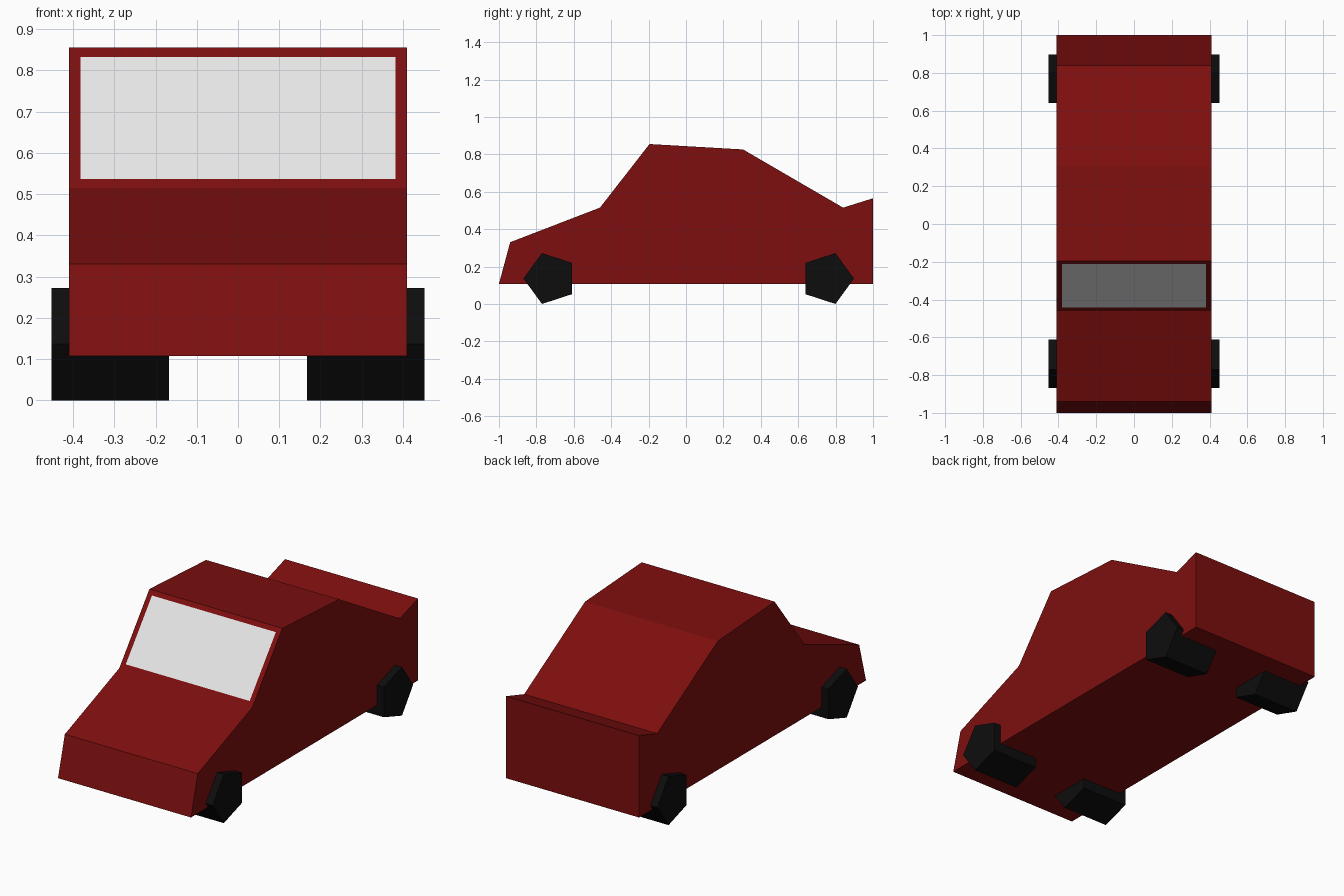
import bpy, bmesh, math
from mathutils import Vector

cube = bpy.data.objects.get("Cube")
if cube:
    bpy.data.objects.remove(cube, do_unlink=True)


def material(name, rgb):
    m = bpy.data.materials.new(name)
    m.use_nodes = True
    m.diffuse_color = (*rgb, 1)
    bsdf = m.node_tree.nodes["Principled BSDF"]
    bsdf.inputs["Base Color"].default_value = (*rgb, 1)
    bsdf.inputs["Roughness"].default_value = 0.8
    return m


red = material("dark red paint", (0.205, 0.0045, 0.0045))
white = material("pale glass", (0.8, 0.8, 0.8))
black = material("black rubber", (0.004, 0.004, 0.004))


def prism(profile, x0, x1):
    """Extrude a (y, z) outline along x into a closed solid."""
    bm = bmesh.new()
    face = bm.faces.new([bm.verts.new((x0, y, z)) for y, z in profile])
    out = bmesh.ops.extrude_face_region(bm, geom=[face], use_keep_orig=True)
    moved = [v for v in out["geom"] if isinstance(v, bmesh.types.BMVert)]
    bmesh.ops.translate(bm, verts=moved, vec=(x1 - x0, 0, 0))
    bmesh.ops.recalc_face_normals(bm, faces=bm.faces[:])
    bm.normal_update()
    return bm


def add_object(name, bm, materials):
    mesh = bpy.data.meshes.new(name)
    bm.to_mesh(mesh)
    bm.free()
    for m in materials:
        mesh.materials.append(m)
    obj = bpy.data.objects.new(name, mesh)
    bpy.context.collection.objects.link(obj)
    return obj


# Body: side outline from the nose over the roof to the tail
outline = [(-1, 0.108), (-0.94, 0.33), (-0.46, 0.515), (-0.195, 0.855),
           (0.305, 0.826), (0.84, 0.515), (1, 0.565), (1, 0.108)]
body = prism(outline, -0.41, 0.41)

# Windscreen: inset pane in the steep face ahead of the roof
middle = Vector((0, -0.3275, 0.685))
screen = min(body.faces, key=lambda f: (f.calc_center_median() - middle).length)
bmesh.ops.inset_region(body, faces=[screen], thickness=0.028, use_even_offset=True)
screen.material_index = 1
add_object("car_body", body, [red, white])

# Wheels: wide five-sided blocks, front pair pointing forward, rear pair backward
radius = 0.143
for end, y, start in (("front", -0.726, math.pi), ("rear", 0.755, 0)):
    angles = [start + i * math.tau / 5 for i in range(5)]
    ring = [(y + radius * math.cos(a), 0.136 + radius * math.sin(a)) for a in angles]
    for side, s in (("left", 1), ("right", -1)):
        add_object(f"{end}_{side}_wheel", prism(ring, s * 0.167, s * 0.452), [black])
